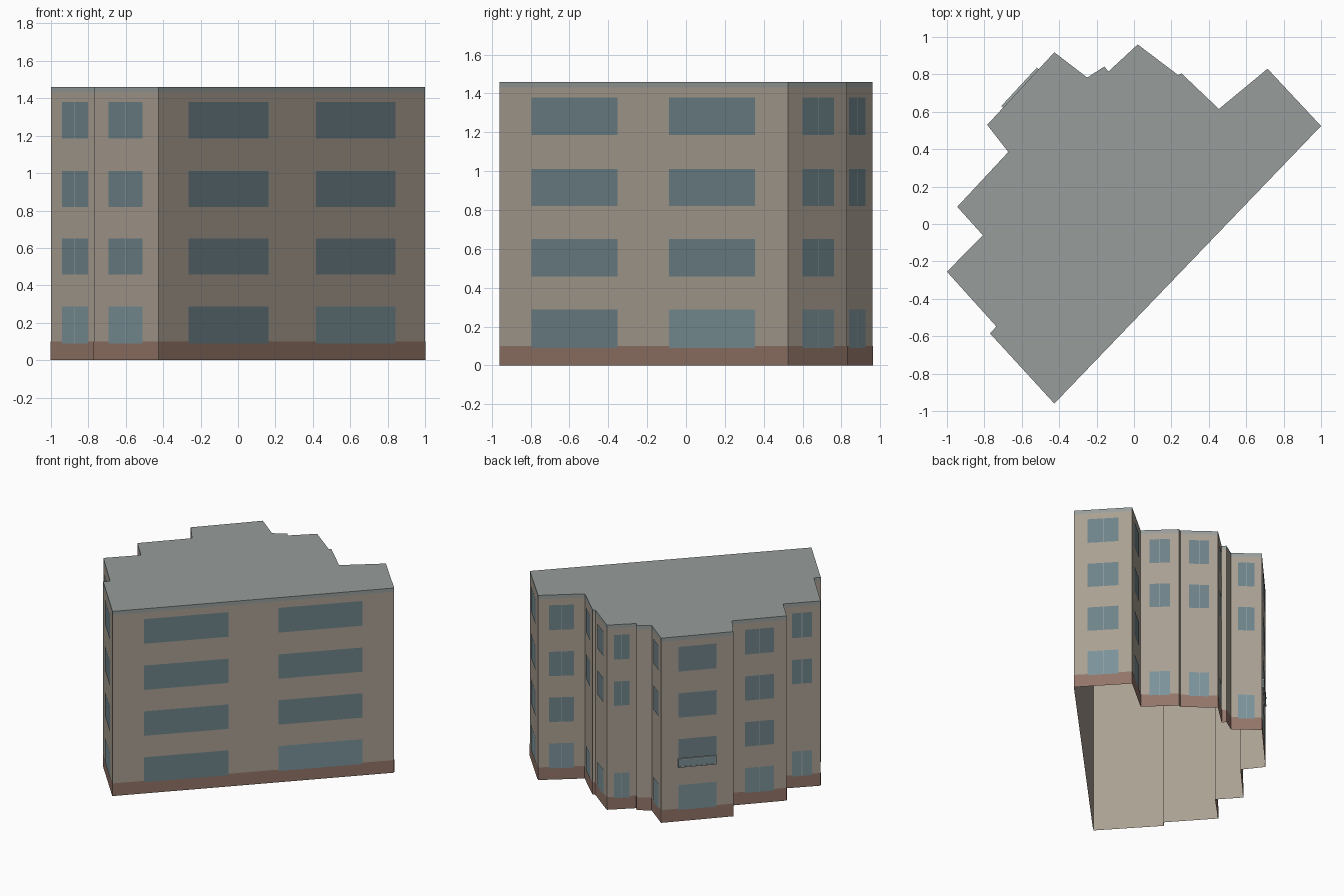
import bpy
from mathutils import Vector

if "Cube" in bpy.data.objects:
    bpy.data.objects.remove(bpy.data.objects["Cube"])

H, BAND, PLINTH = 1.46, 1.43, 0.10
# Footprint, counter-clockwise from the front corner
PLAN = [(-.426, -.96), (1, .524), (.714, .83), (.454, .615), (.254, .805),
        (.235, .797), (.02, .96), (-.137, .815), (-.158, .842), (-.25, .783),
        (-.426, .918), (-.785, .53), (-.672, .385), (-.945, .092),
        (-.808, -.06), (-1, -.255), (-.736, -.548), (-.77, -.585)]
PLAN = [Vector(p) for p in PLAN]
EDGES = list(zip(PLAN, PLAN[1:] + PLAN[:1]))
ROWS = [(.09, .287), (.457, .65), (.82, 1.012), (1.185, 1.38)]


def material(name, r, g, b):
    m = bpy.data.materials.new(name)
    m.diffuse_color = (r, g, b, 1)
    m.use_nodes = True
    m.node_tree.nodes["Principled BSDF"].inputs["Base Color"].default_value = m.diffuse_color
    return m


WALL = material("wall_plaster", .40, .35, .29)
BASE = material("base_brown", .29, .18, .14)
ROOF = material("roof_grey", .31, .34, .33)
GLASS = material("window_glass", .155, .225, .25)
GLASS_LOW = material("ground_glass", .20, .29, .32)
FRAME = material("frame_grey", .35, .40, .40)


def build(name, polys, mat):
    verts, faces = [], []
    for poly in polys:
        faces.append(range(len(verts), len(verts) + len(poly)))
        verts += poly
    me = bpy.data.meshes.new(name)
    me.from_pydata(verts, [], [list(f) for f in faces])
    me.materials.append(mat)
    ob = bpy.data.objects.new(name, me)
    bpy.context.collection.objects.link(ob)
    return ob


def panel(edge, f0, f1, z0, z1, off=0.0):
    """Rectangle on a wall between two fractions of its length."""
    a, b = edge
    d = b - a
    n = Vector((d.y, -d.x)).normalized() * off
    p, q = a + d * f0 + n, a + d * f1 + n
    return [(p.x, p.y, z0), (q.x, q.y, z0), (q.x, q.y, z1), (p.x, p.y, z1)]


# Shell is open underneath
build("walls", [panel(e, 0, 1, 0, BAND) for e in EDGES], WALL)
build("plinth", [panel(e, 0, 1, 0, PLINTH, .002) for e in EDGES], BASE)
build("roof", [[(p.x, p.y, H) for p in PLAN]]
      + [panel(e, 0, 1, BAND, H) for e in EDGES], ROOF)

# Windows: long facade has two columns, short walls skip one storey
upper, ground, mullions = [], [], []
for i, e in enumerate(EDGES):
    length = (e[1] - e[0]).length
    if length < .15:
        continue
    wide = length > 1
    for r, (z0, z1) in enumerate(ROWS):
        if length < .3 and r == 1:
            continue
        cols = [(.112, .411), (.589, .888)] if wide else [(.235, .765)]
        for c, (f0, f1) in enumerate(cols):
            low = r == 0 and not (wide and c == 0)
            (ground if low else upper).append(panel(e, f0, f1, z0, z1, .004))
            if length < .5 or i == len(EDGES) - 1:
                w = .002 / length
                mullions.append(panel(e, .5 - w, .5 + w, z0, z1, .005))
build("upper_windows", upper, GLASS)
build("ground_windows", ground, GLASS_LOW)
build("window_mullions", mullions, FRAME)

# Shallow balcony rail on the rear-left wall: glass front with thin top and foot rails
rear = EDGES[10]


def rail(name, z0, z1, depth, mat):
    inner = panel(rear, .235, .765, z0, z1)
    outer = panel(rear, .235, .765, z0, z1, depth)
    sides = [[inner[k], inner[(k + 1) % 4], outer[(k + 1) % 4], outer[k]] for k in range(4)]
    build(name, [outer] + sides, mat)


rail("balcony_glass", .435, .49, .010, GLASS_LOW)
rail("balcony_top_rail", .49, .497, .013, FRAME)
rail("balcony_foot", .428, .435, .013, FRAME)
